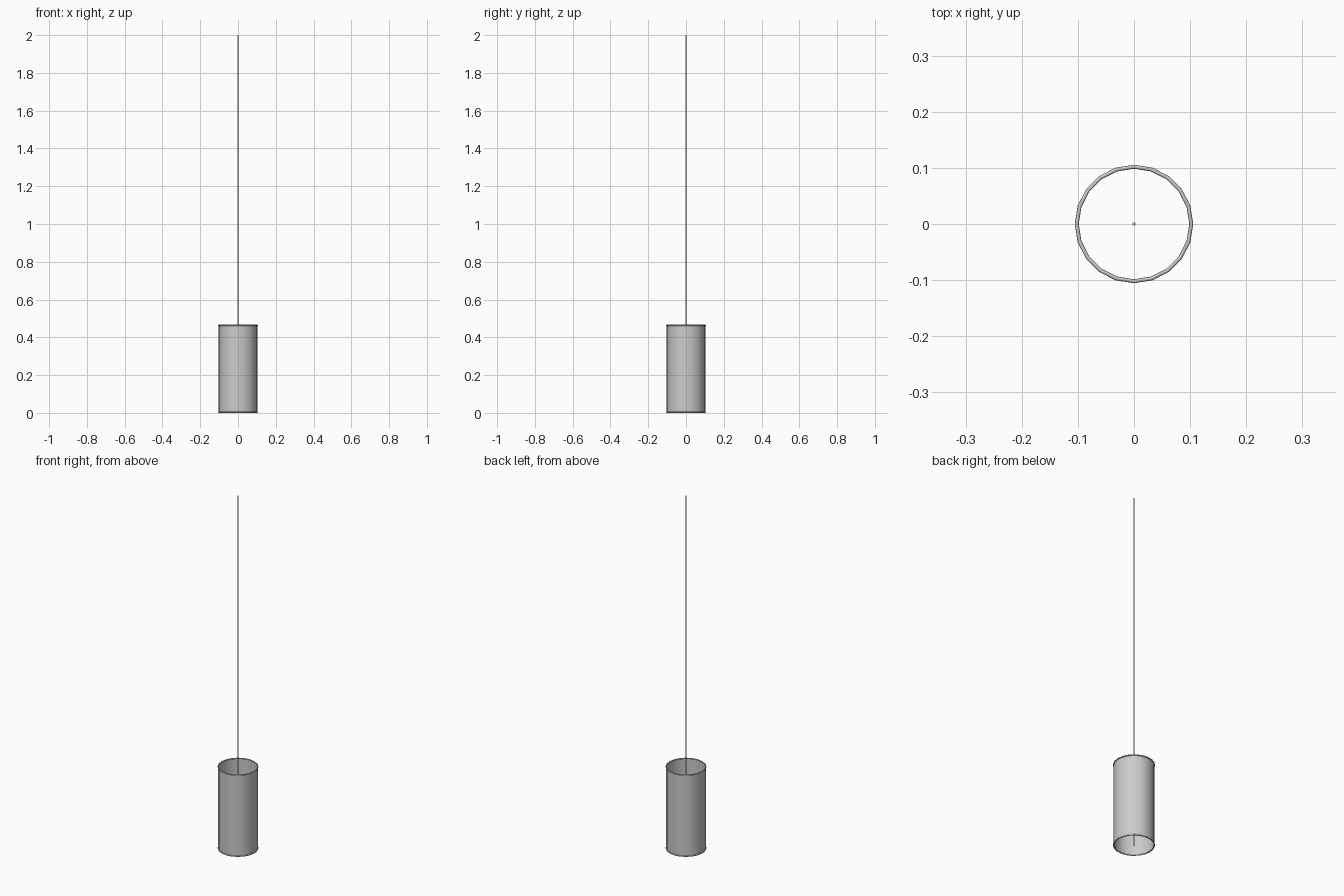
import bpy, math

if "Cube" in bpy.data.objects:
    bpy.data.objects.remove(bpy.data.objects["Cube"])

SIDES = 20
R = 0.102        # shade radius
H = 0.467        # shade height
TUBE = 0.0035    # rim tube radius


def smooth(obj, name):
    obj.name = name
    bpy.ops.object.shade_smooth_by_angle(angle=math.radians(50))
    return obj


# Open-ended thin shade wall
bpy.ops.mesh.primitive_cylinder_add(vertices=SIDES, radius=R, depth=H - 2 * TUBE,
                                    end_fill_type='NOTHING', location=(0, 0, H / 2))
smooth(bpy.context.object, "shade")

# Rolled wire rims at the top and bottom of the shade
for name, z in (("bottom_rim", TUBE), ("top_rim", H - TUBE)):
    bpy.ops.mesh.primitive_torus_add(major_segments=SIDES, minor_segments=8,
                                     major_radius=R, minor_radius=TUBE, location=(0, 0, z))
    smooth(bpy.context.object, name)

# Hanging cord running down through the shade
bpy.ops.mesh.primitive_cylinder_add(vertices=8, radius=0.003, depth=2.0, location=(0, 0, 1.0))
smooth(bpy.context.object, "cord")
